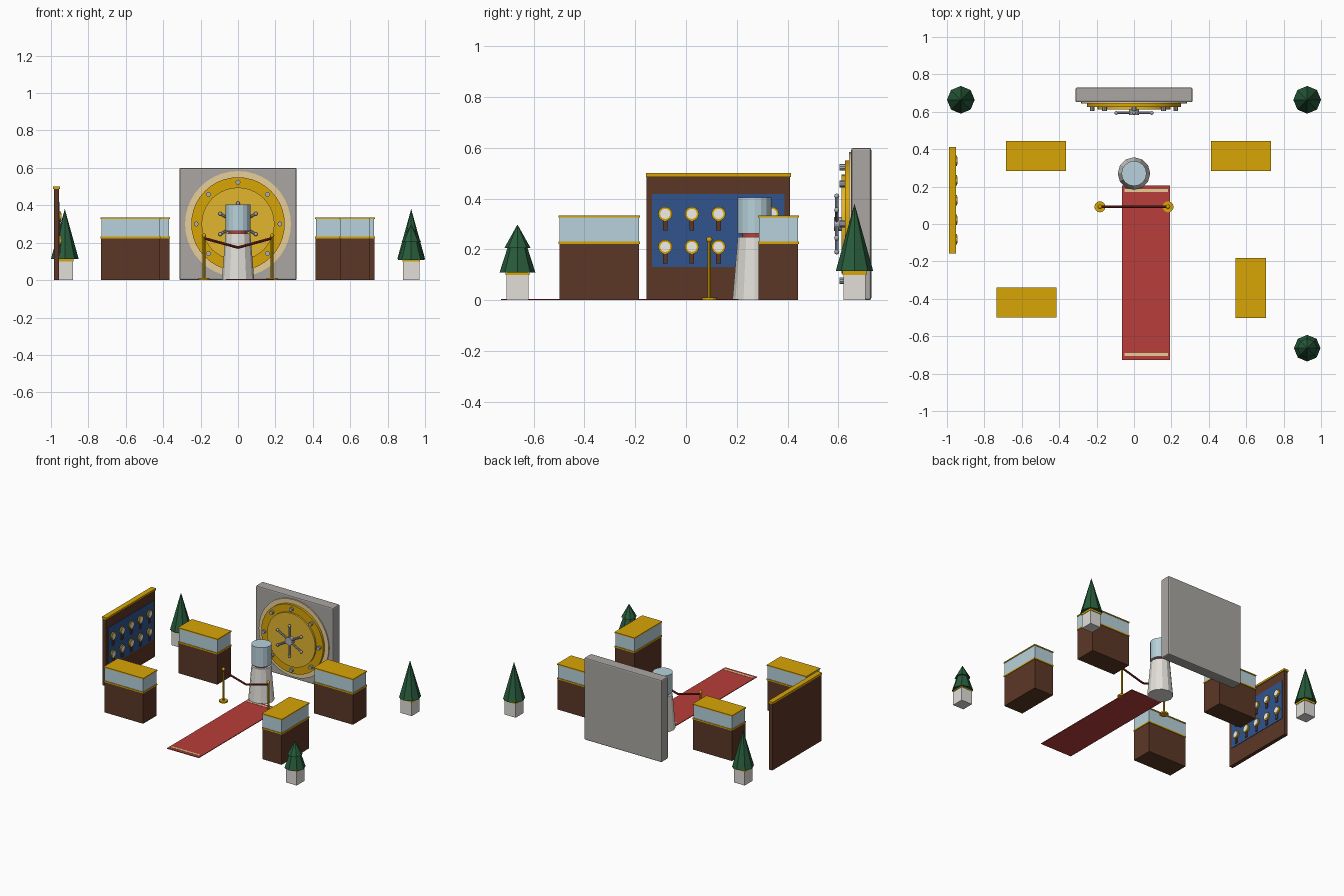
import bpy, math
from mathutils import Vector

if "Cube" in bpy.data.objects:
    bpy.data.objects.remove(bpy.data.objects["Cube"])


def mat(name, r, g, b):
    m = bpy.data.materials.new(name)
    m.diffuse_color = (*[(c / 255) ** 2.2 for c in (r, g, b)], 1)
    m.use_nodes = True
    m.node_tree.nodes["Principled BSDF"].inputs["Base Color"].default_value = m.diffuse_color
    return m


GOLD = mat("gold", 216, 164, 14)
GOLD_LIGHT = mat("light_gold", 226, 180, 50)
PALE = mat("pale_gold", 232, 205, 150)
WOOD = mat("dark_wood", 92, 58, 42)
GLASS = mat("glass", 182, 208, 218)
STONE = mat("stone", 168, 165, 161)
MARBLE = mat("marble", 225, 222, 216)
STEEL = mat("steel", 170, 175, 185)
RED = mat("red", 183, 64, 60)
ROPE = mat("rope", 130, 45, 40)
BLUE = mat("blue_felt", 52, 84, 140)
GREEN = mat("leaf", 44, 92, 62)
CREAM = mat("cream", 240, 238, 230)


def finish(name, m):
    o = bpy.context.object
    o.name = name
    o.data.materials.append(m)
    return o


def box(name, x0, x1, y0, y1, z0, z1, m, bevel=0):
    bpy.ops.mesh.primitive_cube_add(size=1, location=((x0 + x1) / 2, (y0 + y1) / 2, (z0 + z1) / 2))
    o = finish(name, m)
    o.scale = (x1 - x0, y1 - y0, z1 - z0)
    bpy.ops.object.transform_apply(location=False, rotation=False, scale=True)
    if bevel:
        b = o.modifiers.new("bevel", 'BEVEL')
        b.width, b.segments = bevel, 2
    return o


def rod(name, a, b, r0, m, sides=12, r1=None, smooth=False):
    """Cylinder or cone from point a to point b."""
    a, b = Vector(a), Vector(b)
    bpy.ops.mesh.primitive_cone_add(vertices=sides, radius1=r0, radius2=r0 if r1 is None else r1,
                                    depth=(b - a).length, location=(a + b) / 2,
                                    rotation=(b - a).to_track_quat('Z', 'Y').to_euler())
    o = finish(name, m)
    if smooth:
        bpy.ops.object.shade_smooth_by_angle()
    return o


def ball(name, p, r, m):
    bpy.ops.mesh.primitive_uv_sphere_add(segments=12, ring_count=8, radius=r, location=p)
    o = finish(name, m)
    bpy.ops.object.shade_smooth()
    return o


# Vault wall and round door
CZ = 0.3
box("vault_wall", -0.313, 0.313, 0.651, 0.73, 0, 0.6, STONE, 0.008)
for name, r, y0, y1, m in (("door_frame_ring", 0.283, 0.66, 0.643, PALE),
                           ("door_disc", 0.25, 0.655, 0.626, GOLD),
                           ("door_inner_disc", 0.195, 0.63, 0.613, GOLD_LIGHT)):
    rod(name, (0, y0, CZ), (0, y1, CZ), r, m, 40, smooth=True)
for i in range(8):
    a = i * math.pi / 4
    x, z = 0.223 * math.cos(a), CZ + 0.223 * math.sin(a)
    rod("door_bolt", (x, 0.63, z), (x, 0.604, z), 0.013, STEEL, 10)

# Vault handle: hub and six spokes
rod("handle_hub", (0, 0.62, CZ), (0, 0.584, CZ), 0.028, STEEL, 16)
for i in range(3):
    a = math.pi / 6 + i * math.pi / 3
    dx, dz = 0.11 * math.cos(a), 0.11 * math.sin(a)
    rod("handle_spoke", (-dx, 0.594, CZ - dz), (dx, 0.594, CZ + dz), 0.007, STEEL, 8)
    for s in (-1, 1):
        ball("handle_knob", (s * dx, 0.594, CZ + s * dz), 0.01, STEEL)

# Centre pedestal with glass dome
PY = 0.27
rod("pedestal", (0, PY, 0), (0, PY, 0.248), 0.087, MARBLE, 12, 0.066)
rod("pedestal_cushion", (0, PY, 0.245), (0, PY, 0.264), 0.05, RED, 16)
rod("pedestal_glass", (0, PY, 0.262), (0, PY, 0.405), 0.067, GLASS, 16)

# Carpet with end stripes
box("carpet", -0.064, 0.193, -0.728, 0.206, 0, 0.005, RED)
for y in (-0.698, 0.178):
    box("carpet_stripe", -0.052, 0.181, y - 0.008, y + 0.008, 0.003, 0.007, PALE)

# Rope barrier
SY = 0.092
for s in (-1, 1):
    x = s * 0.182
    rod("post_base", (x, SY, 0), (x, SY, 0.01), 0.03, GOLD, 12)
    rod("post_pole", (x, SY, 0.01), (x, SY, 0.24), 0.007, GOLD, 8)
    ball("post_ball", (x, SY, 0.238), 0.012, GOLD)
    rod("barrier_rope", (x, SY, 0.224), (0, SY, 0.174), 0.007, ROPE, 8)
ball("rope_middle", (0, SY, 0.174), 0.007, ROPE)


# Display cases
def display_case(cx, cy, hx, hy):
    def layer(name, inset, z0, z1, m):
        box(name, cx - hx + inset, cx + hx - inset, cy - hy + inset, cy + hy - inset, z0, z1, m)
    layer("case_base", 0.003, 0, 0.222, WOOD)
    layer("case_trim", 0, 0.222, 0.232, GOLD)
    layer("case_glass", 0.004, 0.232, 0.326, GLASS)
    layer("case_top", 0, 0.326, 0.334, GOLD)


for cx, cy, hx, hy in ((-0.524, 0.364, 0.16, 0.081), (0.572, 0.364, 0.16, 0.081),
                       (-0.575, -0.42, 0.16, 0.081), (0.625, -0.342, 0.081, 0.16)):
    display_case(cx, cy, hx, hy)

# Wall board with two rows of round hanging pieces
box("board_back", -0.985, -0.958, -0.156, 0.41, 0, 0.486, WOOD)
box("board_cap", -0.99, -0.952, -0.158, 0.413, 0.486, 0.5, GOLD)
box("board_panel", -0.96, -0.955, -0.134, 0.388, 0.13, 0.418, BLUE)
for z in (0.34, 0.21):
    for i in range(5):
        y = -0.082 + i * 0.105
        box("piece_handle", -0.956, -0.949, y - 0.009, y + 0.009, z - 0.065, z - 0.015, WOOD)
        rod("piece_rim", (-0.956, y, z), (-0.947, y, z), 0.028, GOLD, 16)
        rod("piece_face", (-0.95, y, z), (-0.944, y, z), 0.02, CREAM, 16)


# Potted trees
def planter(x, y):
    box("planter", x - 0.044, x + 0.044, y - 0.044, y + 0.044, 0, 0.102, MARBLE)
    box("planter_rim", x - 0.047, x + 0.047, y - 0.047, y + 0.047, 0.1, 0.114, GOLD)


for x in (-0.926, 0.926):
    planter(x, 0.664)
    rod("tall_tree", (x, 0.664, 0.114), (x, 0.664, 0.38), 0.074, GREEN, 8, 0)
planter(0.926, -0.664)
rod("small_tree_lower", (0.926, -0.664, 0.108), (0.926, -0.664, 0.235), 0.071, GREEN, 8, 0.03)
rod("small_tree_upper", (0.926, -0.664, 0.205), (0.926, -0.664, 0.298), 0.052, GREEN, 8, 0)
